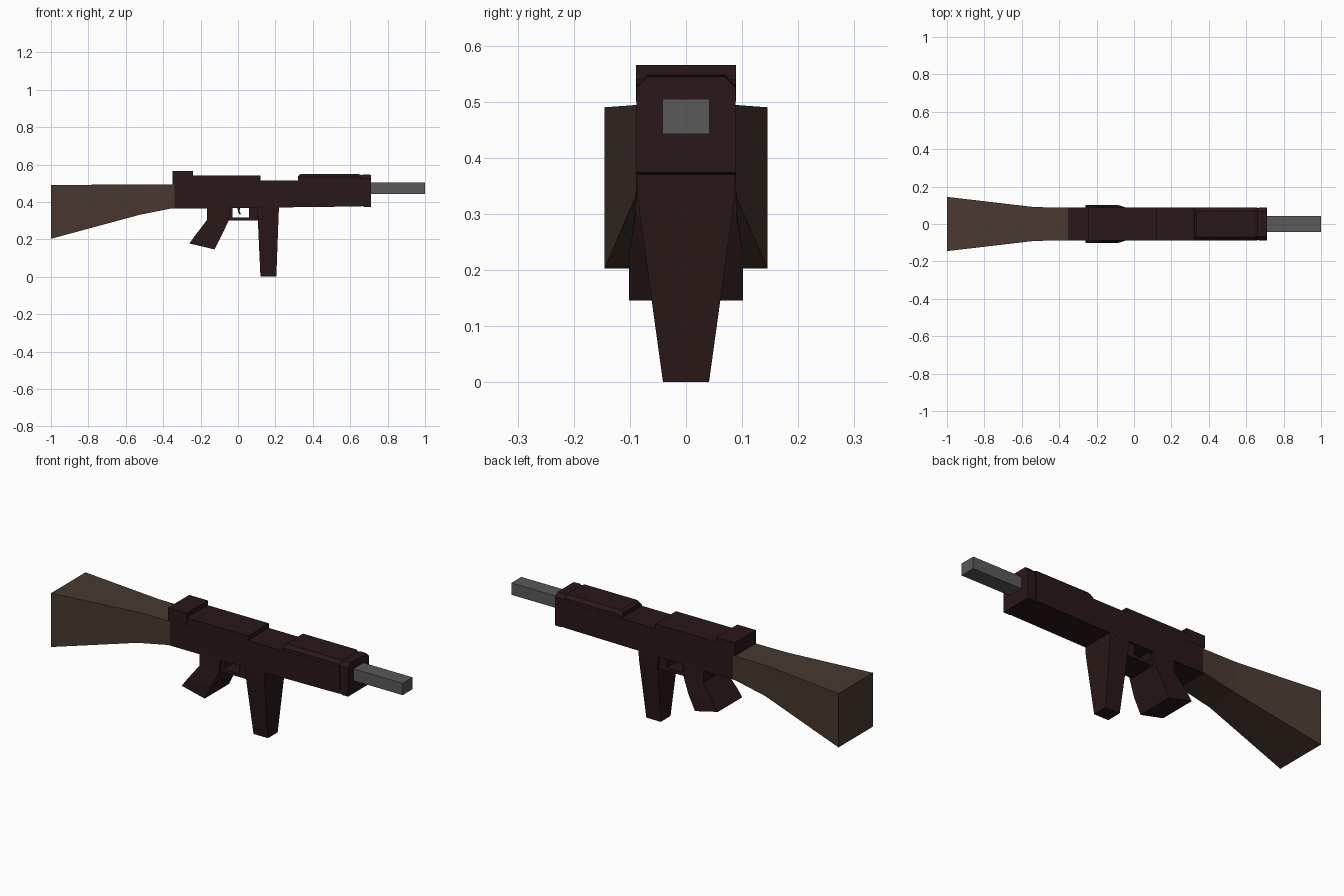
import bpy

if "Cube" in bpy.data.objects:
    bpy.data.objects.remove(bpy.data.objects["Cube"])


def material(name, rgb):
    m = bpy.data.materials.new(name)
    m.diffuse_color = (*rgb, 1)
    m.use_nodes = True
    m.node_tree.nodes["Principled BSDF"].inputs["Base Color"].default_value = m.diffuse_color
    return m


DARK = material("dark_metal", (0.023, 0.009, 0.009))
WOOD = material("wood", (0.065, 0.041, 0.029))
STEEL = material("steel", (0.10, 0.10, 0.10))


def loft(name, rings, mat):
    """Skin a closed solid through rings that have equal point counts."""
    n = len(rings[0])
    verts = [p for r in rings for p in r]
    faces = [tuple(range(n)), tuple(range(len(verts) - n, len(verts)))]
    for k in range(len(rings) - 1):
        for i in range(n):
            j = (i + 1) % n
            faces.append((k * n + i, k * n + j, k * n + n + j, k * n + n + i))
    me = bpy.data.meshes.new(name)
    me.from_pydata(verts, [], faces)
    ob = bpy.data.objects.new(name, me)
    bpy.context.collection.objects.link(ob)
    me.materials.append(mat)
    import bmesh
    bm = bmesh.new()
    bm.from_mesh(me)
    bmesh.ops.recalc_face_normals(bm, faces=bm.faces)
    bm.to_mesh(me)
    bm.free()
    return ob


def rect_x(x, w, z0, z1):
    return [(x, -w, z0), (x, w, z0), (x, w, z1), (x, -w, z1)]


def chamfer_x(x, w, z0, z1, c):
    """Section across the length with chamfered upper corners."""
    return [(x, -w, z0), (x, w, z0), (x, w, z1 - c), (x, w - c, z1),
            (x, c - w, z1), (x, -w, z1 - c)]


def side_plate(name, profile, w, mat):
    """Side profile extruded across the width."""
    return loft(name, [[(x, y, z) for x, z in profile] for y in (-w, w)], mat)


def span(x0, z0, x1, z1, w):
    """Sloped crosswise section, given by its two ends in side view."""
    return [(x0, -w, z0), (x1, -w, z1), (x1, w, z1), (x0, w, z0)]


# Flared shoulder stock
loft("stock", [rect_x(-1.0, 0.145, 0.203, 0.49),
               rect_x(-0.53, 0.09, 0.33, 0.494),
               rect_x(-0.34, 0.088, 0.368, 0.494)], WOOD)

# Receiver with stepped top, and rear sight block
side_plate("receiver", [(-0.35, 0.366), (-0.16, 0.366), (0.66, 0.376),
                        (0.66, 0.515), (0.12, 0.515), (0.12, 0.54),
                        (-0.35, 0.54)], 0.088, DARK)
loft("rear_sight", [rect_x(-0.35, 0.089, 0.50, 0.565),
                    rect_x(-0.24, 0.089, 0.50, 0.565)], DARK)

# Raised handguard cover and front cap
loft("handguard_cover", [chamfer_x(0.32, 0.087, 0.45, 0.538, 0.017),
                         chamfer_x(0.335, 0.087, 0.45, 0.549, 0.017),
                         chamfer_x(0.645, 0.087, 0.45, 0.549, 0.017),
                         chamfer_x(0.66, 0.082, 0.45, 0.543, 0.017)], DARK)
loft("front_cap", [chamfer_x(0.655, 0.084, 0.38, 0.542, 0.02),
                   chamfer_x(0.675, 0.088, 0.374, 0.547, 0.02),
                   chamfer_x(0.71, 0.088, 0.374, 0.545, 0.02)], DARK)

# Square barrel
loft("barrel", [rect_x(0.70, 0.042, 0.442, 0.505),
                rect_x(1.0, 0.042, 0.442, 0.505)], STEEL)

# Angled grip, flaring towards its end
loft("grip", [span(-0.165, 0.38, -0.04, 0.38, 0.088),
              span(-0.165, 0.305, -0.05, 0.30, 0.09),
              span(-0.228, 0.222, -0.087, 0.222, 0.102),
              span(-0.26, 0.178, -0.125, 0.146, 0.102)], DARK)

# Tapered magazine
loft("magazine", [span(0.103, 0.39, 0.22, 0.39, 0.088),
                  span(0.105, 0.325, 0.217, 0.325, 0.086),
                  span(0.12, 0.0, 0.205, 0.0, 0.041)], DARK)

# Trigger guard and trigger
side_plate("trigger_guard", [(-0.06, 0.30), (0.11, 0.30), (0.11, 0.38),
                             (0.06, 0.38), (0.06, 0.317), (-0.03, 0.317),
                             (-0.03, 0.38), (-0.06, 0.38)], 0.075, DARK)
side_plate("trigger", [(-0.005, 0.38), (0.015, 0.38), (0.008, 0.352),
                       (0.016, 0.333), (0.008, 0.333), (0.0, 0.35)],
           0.015, DARK)
